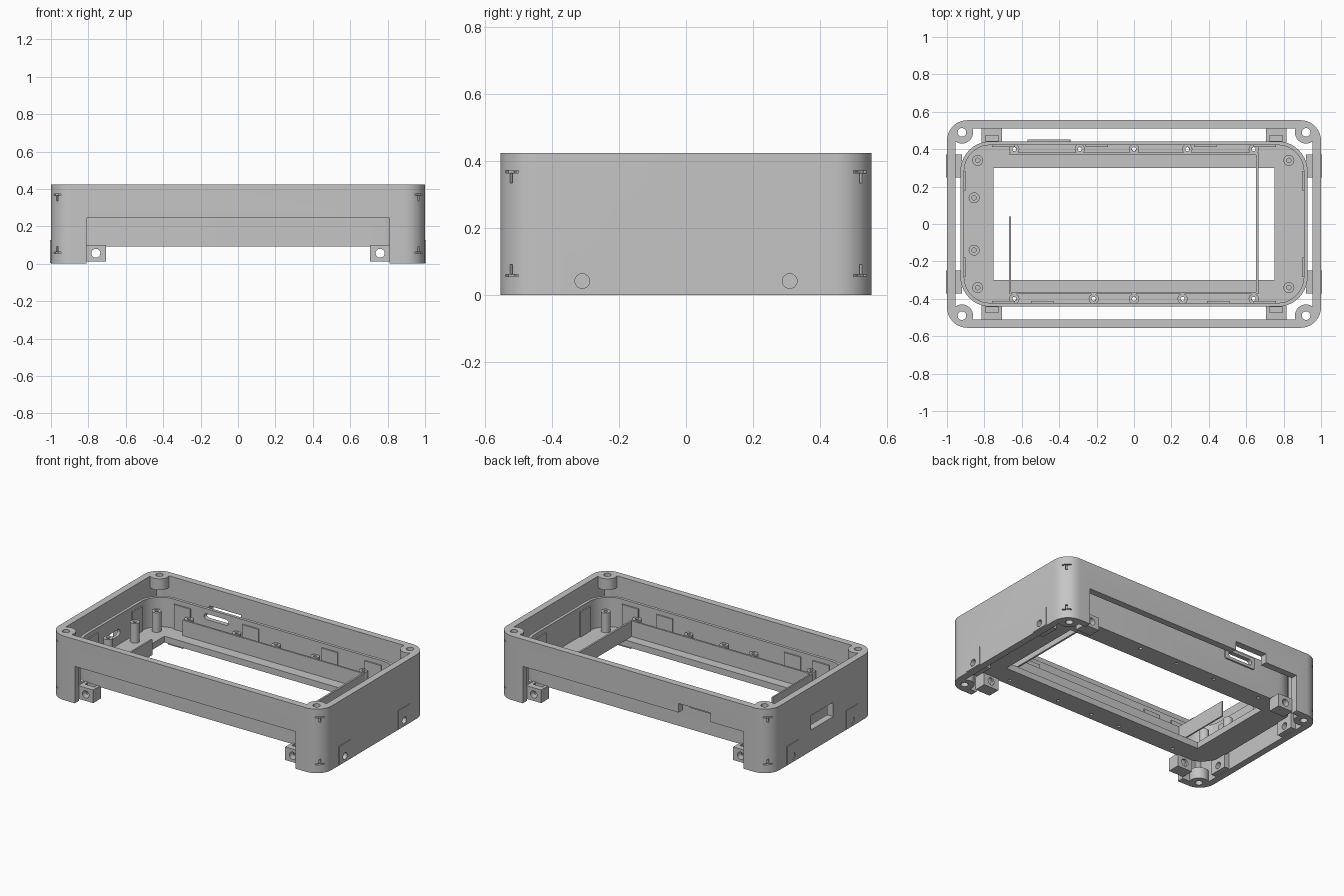
import bpy, bmesh, math
from mathutils import Matrix

cube = bpy.data.objects.get("Cube")
if cube:
    bpy.data.objects.remove(cube, do_unlink=True)

grey = bpy.data.materials.new("matte_grey")
grey.use_nodes = True
COLOUR = (0.56, 0.56, 0.56, 1)
grey.diffuse_color = COLOUR
grey.node_tree.nodes["Principled BSDF"].inputs["Base Color"].default_value = COLOUR
BOTH = (-1, 1)


def make(name, bm):
    bmesh.ops.recalc_face_normals(bm, faces=bm.faces)
    me = bpy.data.meshes.new(name)
    bm.to_mesh(me)
    bm.free()
    me.materials.append(grey)
    ob = bpy.data.objects.new(name, me)
    bpy.context.scene.collection.objects.link(ob)
    return ob


def box(name, x0, x1, y0, y1, z0, z1, turn=0):
    """Box between limits; turn spins it about z through its centre."""
    bm = bmesh.new()
    bmesh.ops.create_cube(bm, size=1)
    bm.transform(Matrix.Translation(((x0 + x1) / 2, (y0 + y1) / 2, (z0 + z1) / 2))
                 @ Matrix.Rotation(turn, 4, 'Z')
                 @ Matrix.Diagonal((abs(x1 - x0), abs(y1 - y0), z1 - z0, 1)))
    return make(name, bm)


def cyl(name, pos, r, length, axis='Z', sides=24):
    bm = bmesh.new()
    bmesh.ops.create_cone(bm, cap_ends=True, segments=sides, radius1=r, radius2=r, depth=length)
    rot = {'Z': Matrix(), 'X': Matrix.Rotation(math.pi / 2, 4, 'Y'),
           'Y': Matrix.Rotation(math.pi / 2, 4, 'X')}[axis]
    bm.transform(Matrix.Translation(pos) @ rot)
    return make(name, bm)


def slab(name, hx, hy, r, z0, z1, frame=None, steps=10):
    """Rounded rectangle prism; frame maps it into another plane."""
    bm = bmesh.new()
    ring = []
    for q, (sx, sy) in enumerate(((1, 1), (-1, 1), (-1, -1), (1, -1))):
        for i in range(steps + 1):
            a = (q + i / steps) * math.pi / 2
            ring.append(bm.verts.new((sx * (hx - r) + r * math.cos(a),
                                      sy * (hy - r) + r * math.sin(a), z0)))
    face = bm.faces.new(ring)
    ext = bmesh.ops.extrude_face_region(bm, geom=[face])
    bmesh.ops.translate(bm, vec=(0, 0, z1 - z0),
                        verts=[v for v in ext["geom"] if isinstance(v, bmesh.types.BMVert)])
    if frame:
        bm.transform(frame)
    return make(name, bm)


def combine(ob, others, op='DIFFERENCE'):
    """Apply booleans in turn and remove the helpers."""
    for o in others:
        m = ob.modifiers.new("cut", 'BOOLEAN')
        m.operation, m.object, m.solver = op, o, 'EXACT'
    dg = bpy.context.evaluated_depsgraph_get()
    me = bpy.data.meshes.new_from_object(ob.evaluated_get(dg))
    ob.modifiers.clear()
    ob.data = me
    for o in others:
        bpy.data.objects.remove(o, do_unlink=True)
    return ob


# Outer shell with its corner screw bosses
H = 0.425
shell = slab("outer_shell", 1.0, 0.555, 0.11, 0, H)
combine(shell, [box("hollow", -0.955, 0.955, -0.51, 0.51, -0.1, 0.6)])
corners = [(sx, sy) for sx in BOTH for sy in BOTH]
bosses = []
for sx, sy in corners:
    for z0, z1 in ((0, 0.075), (0.35, H)):
        b = cyl("boss", (sx * 0.92, sy * 0.49, (z0 + z1) / 2), 0.06, z1 - z0, sides=32)
        # trim each boss to the rounded outline of the shell
        bosses.append(combine(b, [slab("outline", 0.99, 0.545, 0.10, -0.1, 0.6)], 'INTERSECT'))
combine(shell, bosses, 'UNION')

# Openings in the shell: long side cutouts, notch, window, screw holes and nut slits
cuts = [box("c", -0.81, 0.81, s * 0.45, s * 0.7, -0.1, 0.245) for s in BOTH]
cuts.append(box("c", -0.57, -0.335, 0.45, 0.7, 0.2, 0.305))
cuts.append(box("c", -1.1, -0.9, -0.115, 0.115, 0.14, 0.235))
for sx, sy in corners:
    cuts.append(cyl("c", (sx * 0.92, sy * 0.49, H / 2), 0.023, 1))
    cuts.append(cyl("c", (sx * 0.98, sy * 0.31, 0.042), 0.022, 0.3, 'X'))
    turn = sx * sy * math.pi / 4
    cx, cy = sx * 0.966, sy * 0.521
    for za, zb, zl in ((0.335, 0.37, 0.368), (0.06, 0.092, 0.058)):
        cuts.append(box("c", cx - 0.02, cx + 0.02, cy - 0.006, cy + 0.006, za, zb, turn))
        cuts.append(box("c", cx - 0.015, cx + 0.015, cy - 0.028, cy + 0.028,
                        zl - 0.003, zl + 0.004, turn))
combine(shell, cuts)

# Side lugs and long side blocks that carry the tray
for sx, sy in corners:
    side = ("right" if sx < 0 else "left") + ("_front" if sy < 0 else "_back")
    lug = box("side_lug_" + side, sx * 0.92, sx * 1.004, sy * 0.31 - 0.062,
              sy * 0.31 + 0.062, 0.005, 0.128)
    combine(lug, [cyl("c", (sx * 0.96, sy * 0.31, 0.042), 0.022, 0.4, 'X')])
    block = box("screw_block_" + side, sx * 0.705, sx * 0.815, sy * 0.43, sy * 0.512, 0.013, 0.1)
    combine(block, [cyl("c", (sx * 0.76, sy * 0.47, 0.056), 0.024, 0.4, 'Y'),
                    box("c", sx * 0.725, sx * 0.795, sy * 0.444, sy * 0.472, 0.03, 0.2)])

# Inner tray: rounded wall, floor with large opening
BASE, FLOOR, RIM = 0.093, 0.135, 0.33
tray = slab("inner_tray", 0.928, 0.442, 0.16, BASE, RIM)
port_back = Matrix.Translation((-0.455, 0.44, 0.278)) @ Matrix.Rotation(math.pi / 2, 4, 'X')
port_side = (Matrix.Translation((-0.92, 0, 0.215)) @ Matrix.Rotation(math.pi / 2, 4, 'Z')
             @ Matrix.Rotation(math.pi / 2, 4, 'X'))
combine(tray, [slab("lip", 0.115, 0.038, 0.01, -0.012, 0.01, port_back)], 'UNION')
cuts = [slab("c", 0.908, 0.422, 0.14, FLOOR, 0.6),
        box("c", -0.75, 0.75, -0.3, 0.3, 0, 0.3),
        slab("c", 0.09, 0.019, 0.0185, -0.1, 0.1, port_back),
        slab("c", 0.06, 0.022, 0.0215, -0.1, 0.1, port_side)]

# Screw bosses along the rails and taller posts at the ends
spots = [(x, 0.4) for x in (-0.64, -0.29, 0, 0.285, 0.64)]
spots += [(x, -0.4) for x in (-0.64, -0.215, 0, 0.26, 0.64)]
cuts += [cyl("c", (x, y, 0.1), 0.011, 0.2, sides=12) for x, y in spots]
combine(tray, cuts)


def tube(name, x, y, r, hole, z1):
    t = cyl(name, (x, y, (BASE + 0.01 + z1) / 2), r, z1 - BASE - 0.01)
    return combine(t, [cyl("c", (x, y, z1), hole, 0.4, sides=16)])


for i, (x, y) in enumerate(spots):
    tube(f"rail_boss_{i}", x, y, 0.027, 0.011, 0.242)
posts = [(sx * 0.832 - 0.004, sy * 0.34) for sx, sy in corners]
posts += [(-0.855, -0.14), (-0.855, 0.14)]
for i, (x, y) in enumerate(posts):
    tube(f"end_post_{i}", x, y, 0.029, 0.012, 0.265)

# Thin rails standing on the tray floor, crossing the opening at the ends
TOP = 0.238
box("rail_front", -0.665, 0.665, -0.375, -0.363, FLOOR - 0.01, TOP)
box("rail_back", -0.665, 0.665, 0.37, 0.382, FLOOR - 0.01, TOP)
box("rail_left", 0.653, 0.665, -0.37, 0.376, FLOOR, TOP)
box("rail_right", -0.667, -0.657, -0.37, 0.04, FLOOR, TOP)

# Raised clip plates on the inside of the tray wall
for i, (x, s) in enumerate(((-0.7, 1), (-0.2, 1), (0.38, 1), (0.7, 1),
                            (-0.7, -1), (-0.49, -1), (0.45, -1), (0.7, -1))):
    box(f"wall_clip_{i}", x - 0.06, x + 0.06, s * 0.413, s * 0.424, FLOOR - 0.01, 0.3)
for i, (sx, sy) in enumerate(corners):
    box(f"end_clip_{i}", sx * 0.899, sx * 0.91, sy * 0.23 - 0.05, sy * 0.23 + 0.05,
        FLOOR - 0.01, 0.3)

# Smooth the curved walls, keep edges sharp
bpy.ops.object.select_all(action='DESELECT')
for ob in bpy.context.scene.objects:
    if ob.type == 'MESH':
        ob.select_set(True)
        bpy.context.view_layer.objects.active = ob
bpy.ops.object.shade_smooth_by_angle(angle=math.radians(30))
